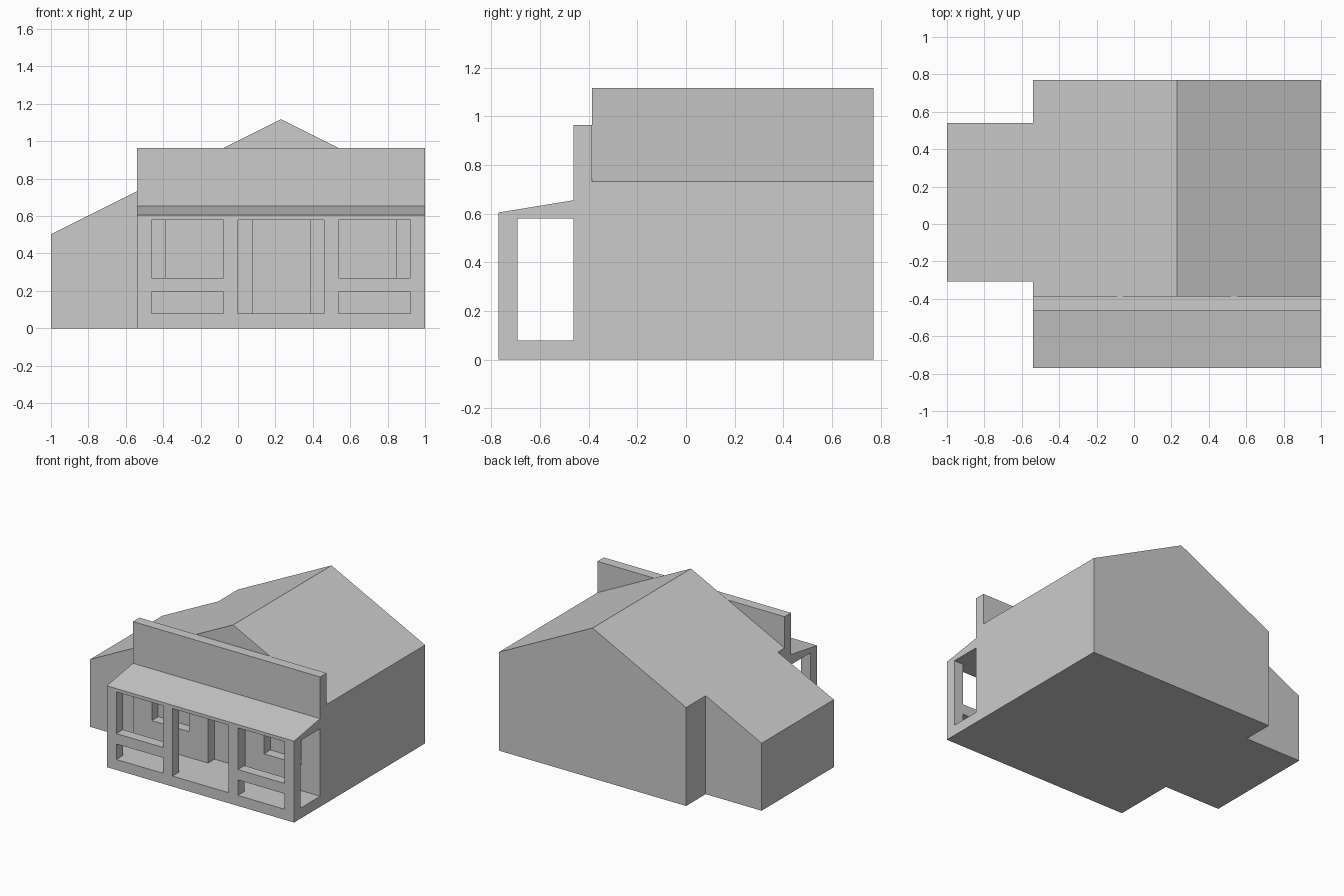
import bpy, bmesh, math

if "Cube" in bpy.data.objects:
    bpy.data.objects.remove(bpy.data.objects["Cube"])


def prism(name, profile, axis, lo, hi):
    """Extrude a closed profile along an axis: 'x' takes (y, z), 'y' takes (x, z)."""
    def place(p, t):
        return (t, p[0], p[1]) if axis == 'x' else (p[0], t, p[1])
    bm = bmesh.new()
    face = bm.faces.new([bm.verts.new(place(p, lo)) for p in profile])
    ext = bmesh.ops.extrude_face_region(bm, geom=[face])
    step = (hi - lo, 0, 0) if axis == 'x' else (0, hi - lo, 0)
    bmesh.ops.translate(bm, vec=step,
                        verts=[v for v in ext['geom'] if isinstance(v, bmesh.types.BMVert)])
    bmesh.ops.recalc_face_normals(bm, faces=bm.faces[:])
    mesh = bpy.data.meshes.new(name)
    bm.to_mesh(mesh)
    bm.free()
    obj = bpy.data.objects.new(name, mesh)
    bpy.context.collection.objects.link(obj)
    return obj


def box(name, x0, x1, y0, y1, z0, z1):
    return prism(name, [(x0, z0), (x1, z0), (x1, z1), (x0, z1)], 'y', y0, y1)


def combine(obj, other, operation):
    """Apply a boolean and remove the helper object."""
    mod = obj.modifiers.new("boolean", 'BOOLEAN')
    mod.operation = operation
    mod.solver = 'EXACT'
    mod.object = other
    bpy.context.view_layer.objects.active = obj
    bpy.ops.object.modifier_apply(modifier=mod.name)
    bpy.data.objects.remove(other, do_unlink=True)


def tidy(obj):
    """Merge coplanar faces left by the booleans."""
    bm = bmesh.new()
    bm.from_mesh(obj.data)
    bmesh.ops.remove_doubles(bm, verts=bm.verts[:], dist=1e-4)
    bmesh.ops.dissolve_limit(bm, angle_limit=math.radians(0.5),
                             verts=bm.verts[:], edges=bm.edges[:])
    bm.to_mesh(obj.data)
    bm.free()


LEFT, RIGHT, RIDGE = -0.54, 1.0, 0.23
FACADE_BACK, FACADE, FRONT, BACK = -0.387, -0.463, -0.77, 0.77
FLOOR, SILL, CEILING = 0.078, 0.27, 0.58

# Gabled house with the lean-to continuing its left roof slope
house = prism("gabled_house", [(LEFT, 0), (RIGHT, 0), (RIGHT, 0.732),
                               (RIDGE, 1.117), (LEFT, 0.732)], 'y', FACADE_BACK, BACK)
lean_to = prism("lean_to", [(-1, 0), (LEFT, 0), (LEFT, 0.732), (-1, 0.502)],
                'y', -0.308, 0.54)
combine(house, lean_to, 'UNION')
tidy(house)

# Tall false front and sloping porch in one side profile
porch = prism("false_front_and_porch",
              [(FRONT, 0), (FACADE_BACK, 0), (FACADE_BACK, 0.965), (FACADE, 0.965),
               (FACADE, 0.655), (FRONT, 0.605)], 'x', LEFT, RIGHT)

# Porch passage, open at both ends
cuts = [(LEFT - 0.1, RIGHT + 0.1, -0.692, FACADE, FLOOR, CEILING)]
# Central entrance opening and recessed door
cuts += [(0.0, 0.46, -0.9, -0.65, FLOOR, CEILING),
         (0.077, 0.385, -0.5, -0.3, FLOOR, CEILING)]
# Porch side bays and recessed windows, mirrored about the ridge
for side in (-1, 1):
    def span(a, b):
        return sorted((RIDGE + side * a, RIDGE + side * b))
    cuts += [(*span(0.308, 0.692), -0.9, -0.65, FLOOR, 0.193),
             (*span(0.308, 0.692), -0.9, -0.65, SILL, CEILING),
             (*span(0.308, 0.615), -0.5, -0.3, SILL, CEILING)]
for c in cuts:
    combine(porch, box("opening_cutter", *c), 'DIFFERENCE')
tidy(porch)
